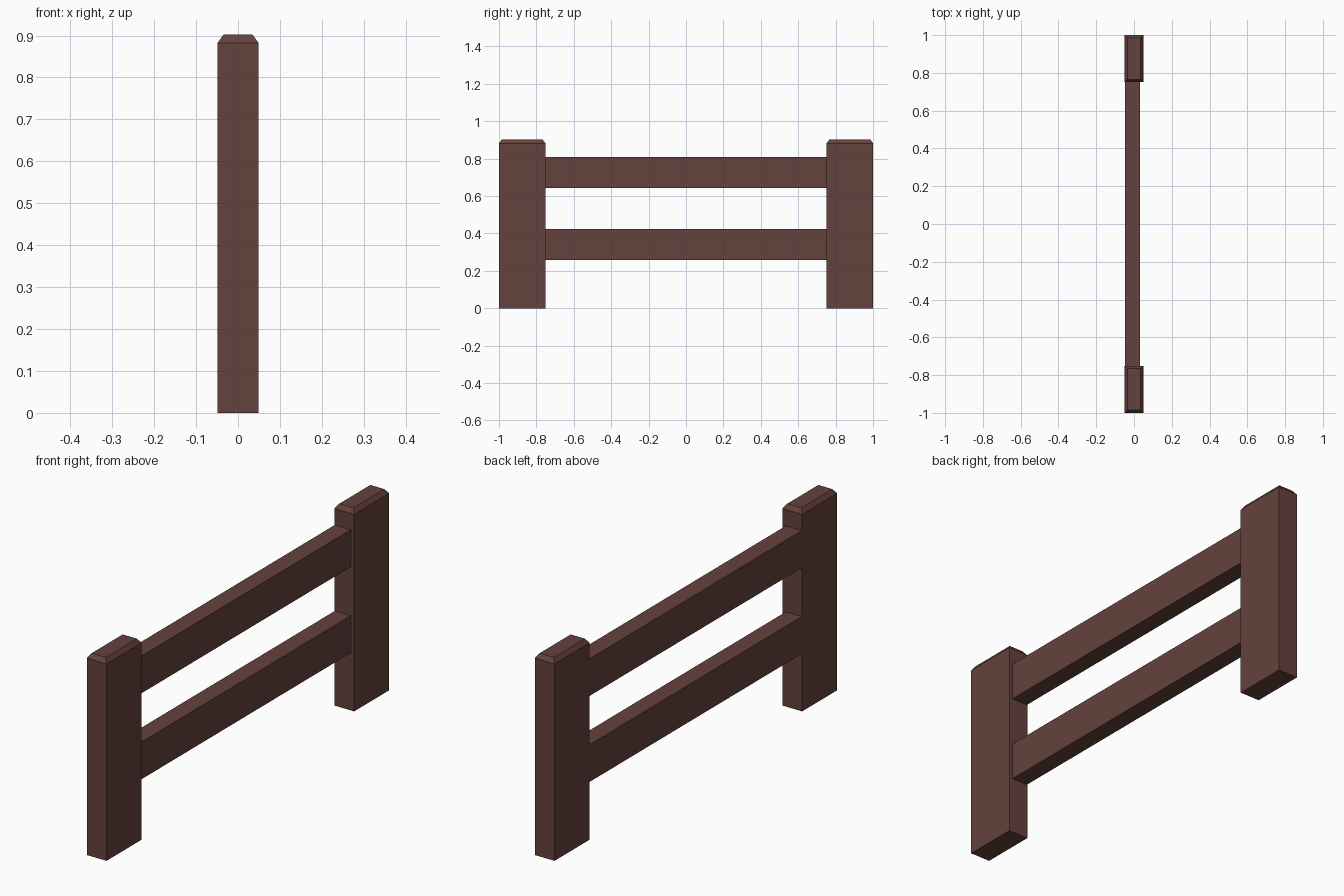
import bpy, bmesh

if "Cube" in bpy.data.objects:
    bpy.data.objects.remove(bpy.data.objects["Cube"])

wood = bpy.data.materials.new("dark brown wood")
wood.diffuse_color = (0.127, 0.054, 0.045, 1)
wood.use_nodes = True
wood.node_tree.nodes["Principled BSDF"].inputs["Base Color"].default_value = wood.diffuse_color


def box(name, x0, x1, y0, y1, z0, z1, cap=0, inset=0):
    """Box; with cap > 0 a sloped top of that height is added, inset on all sides."""
    bm = bmesh.new()
    bmesh.ops.create_cube(bm, size=1)
    for v in bm.verts:
        v.co = (x1 if v.co.x > 0 else x0,
                y1 if v.co.y > 0 else y0,
                z1 - cap if v.co.z > 0 else z0)
    if cap:
        top = max(bm.faces, key=lambda f: f.calc_center_median().z)
        bmesh.ops.inset_region(bm, faces=[top], thickness=inset, depth=0)
        for v in top.verts:
            v.co.z = z1
    bmesh.ops.recalc_face_normals(bm, faces=bm.faces)
    mesh = bpy.data.meshes.new(name)
    bm.to_mesh(mesh)
    bm.free()
    mesh.materials.append(wood)
    obj = bpy.data.objects.new(name, mesh)
    bpy.context.collection.objects.link(obj)
    return obj


# End posts with chamfered tops
for name, y0 in (("front_post", -1.0), ("back_post", 0.752)):
    box(name, -0.049, 0.049, y0, y0 + 0.248, 0, 0.902, cap=0.02, inset=0.02)

# Horizontal rails, set slightly towards -x
for name, z0 in (("lower_rail", 0.257), ("upper_rail", 0.642)):
    box(name, -0.047, 0.032, -0.755, 0.755, z0, z0 + 0.167)
